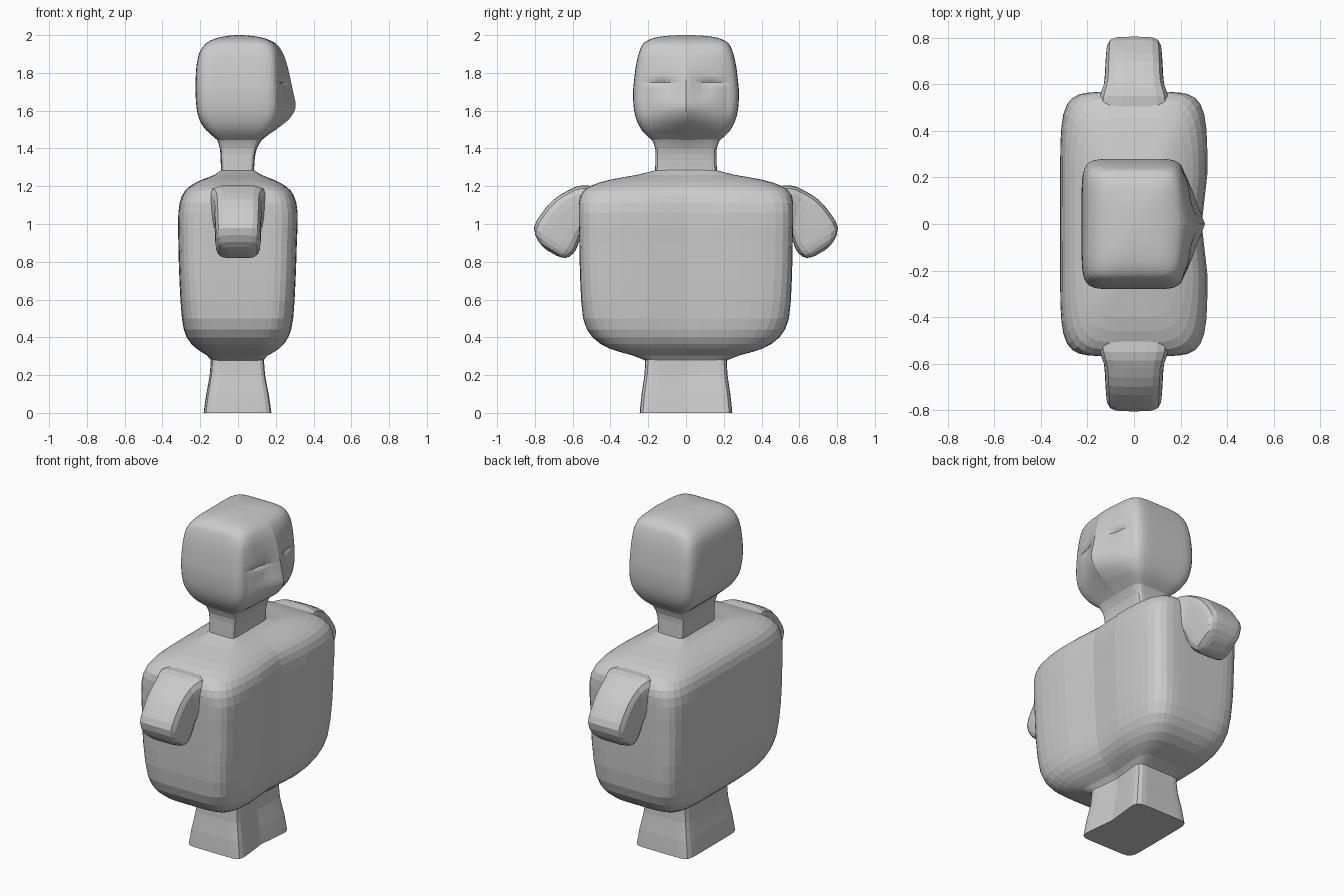
import bpy, bmesh, math
from mathutils import Vector

stone = bpy.data.materials.new("plain grey")
stone.diffuse_color = (0.6, 0.6, 0.6, 1)


def rounded_square(n, seg):
    """Evenly spaced points of a unit square with corners rounded by exponent n."""
    pts = []
    for side in range(4):
        for i in range(seg):
            t = -1 + 2 * i / seg
            a, b = [(1, t), (-t, 1), (-1, -t), (t, -1)][side]
            s = (abs(a) ** n + abs(b) ** n) ** (-1 / n)
            pts.append((a * s, b * s))
    return pts


def smooth_rows(rows, steps):
    """Catmull-Rom interpolation of a list of parameter rows."""
    out = []
    for i in range(len(rows) - 1):
        p0, p1 = rows[max(i - 1, 0)], rows[i]
        p2, p3 = rows[i + 1], rows[min(i + 2, len(rows) - 1)]
        for k in range(steps):
            t = k / steps
            out.append([0.5 * (2 * b + (c - a) * t + (2 * a - 5 * b + 4 * c - d) * t * t
                               + (3 * b - a - 3 * c + d) * t ** 3)
                        for a, b, c, d in zip(p0, p1, p2, p3)])
    return out + [list(rows[-1])]


def loft(name, rings):
    bm = bmesh.new()
    loops = [[bm.verts.new(p) for p in ring] for ring in rings]
    n = len(loops[0])
    for a, b in zip(loops, loops[1:]):
        for i in range(n):
            j = (i + 1) % n
            bm.faces.new((a[i], a[j], b[j], b[i]))
    bm.faces.new(loops[0][::-1])
    bm.faces.new(loops[-1])
    bmesh.ops.recalc_face_normals(bm, faces=bm.faces)
    me = bpy.data.meshes.new(name)
    bm.to_mesh(me)
    bm.free()
    me.materials.append(stone)
    ob = bpy.data.objects.new(name, me)
    bpy.context.collection.objects.link(ob)
    return ob


def bell(v, centre, width):
    return math.exp(-((v - centre) / width) ** 2)


def column(name, rows, steps, seg, face=False):
    """Stack of rounded rectangles. Row: z, back x, front x, half y, exponent, ridge."""
    rings = []
    for z, back, front, hy, n, ridge in smooth_rows(rows, steps):
        cx, hx = (front + back) / 2, (front - back) / 2
        ring = []
        for a, b in rounded_square(n, seg):
            x, y = cx + hx * a, hy * b
            if a > 0.5:
                x += ridge * max(0, 1 - abs(y) / 0.22)      # nose ridge or chest groove
                if face:                                     # closed eyes and cheek hollows
                    x -= 0.014 * bell(z, 1.75, 0.014) * bell(abs(y), 0.135, 0.06)
                    x -= 0.010 * bell(z, 1.73, 0.06) * bell(abs(y), 0.09, 0.05)
            ring.append((x, y, z))
        rings.append(ring)
    return loft(name, rings)


# Flared foot block
column("base", [
    (0.00, -0.182, 0.182, 0.245, 10, -0.025),
    (0.10, -0.168, 0.168, 0.235, 10, -0.025),
    (0.20, -0.150, 0.150, 0.220, 10, -0.025),
    (0.30, -0.143, 0.143, 0.215, 10, -0.02)], 2, 12)

# Broad torso with shallow centre groove on its +x side
column("torso", [
    (0.275, -0.140, 0.140, 0.210, 8, -0.02),
    (0.305, -0.165, 0.165, 0.285, 6, -0.02),
    (0.340, -0.220, 0.220, 0.405, 5, -0.02),
    (0.400, -0.272, 0.268, 0.495, 5, -0.02),
    (0.500, -0.297, 0.293, 0.545, 6, -0.025),
    (0.700, -0.310, 0.305, 0.560, 7, -0.025),
    (0.900, -0.316, 0.312, 0.565, 7, -0.025),
    (1.060, -0.316, 0.316, 0.568, 7, -0.025),
    (1.150, -0.297, 0.297, 0.560, 6, -0.02),
    (1.200, -0.255, 0.255, 0.510, 5, -0.015),
    (1.235, -0.190, 0.190, 0.400, 5, -0.01),
    (1.260, -0.125, 0.125, 0.260, 6, 0),
    (1.285, -0.090, 0.085, 0.160, 8, 0)], 2, 16)

# Square neck
column("neck", [
    (1.270, -0.090, 0.085, 0.164, 10, 0),
    (1.340, -0.092, 0.088, 0.162, 10, 0),
    (1.400, -0.096, 0.100, 0.163, 10, 0),
    (1.450, -0.112, 0.120, 0.182, 9, 0.01)], 2, 12)

# Blocky head with wedge-shaped face toward +x
column("head", [
    (1.440, -0.105, 0.110, 0.175, 9, 0.01),
    (1.475, -0.145, 0.150, 0.215, 8, 0.015),
    (1.510, -0.180, 0.185, 0.243, 7, 0.03),
    (1.560, -0.207, 0.212, 0.265, 7, 0.062),
    (1.620, -0.220, 0.222, 0.277, 7, 0.083),
    (1.700, -0.225, 0.222, 0.280, 7, 0.070),
    (1.780, -0.224, 0.220, 0.273, 7, 0.055),
    (1.850, -0.218, 0.216, 0.263, 7, 0.042),
    (1.910, -0.203, 0.207, 0.248, 7, 0.028),
    (1.955, -0.170, 0.185, 0.226, 6, 0.015),
    (1.982, -0.120, 0.140, 0.180, 5, 0.005),
    (1.995, -0.060, 0.080, 0.110, 4, 0),
    (2.000, -0.015, 0.025, 0.030, 4, 0)], 5, 20, face=True)

# Short drooping arm stump. Row: outer y, z, inner y, z, half width
arm_rows = [
    (0.45, 1.195, 0.45, 0.93, 0.165),
    (0.55, 1.205, 0.53, 0.95, 0.150),
    (0.62, 1.180, 0.555, 0.94, 0.130),
    (0.70, 1.130, 0.565, 0.915, 0.125),
    (0.765, 1.055, 0.575, 0.88, 0.122),
    (0.805, 0.980, 0.600, 0.84, 0.118),
    (0.780, 0.905, 0.640, 0.82, 0.100),
    (0.735, 0.860, 0.685, 0.832, 0.050)]
rings = []
for oy, oz, iy, iz, w in smooth_rows(arm_rows, 2):
    outer, inner = Vector((0, oy, oz)), Vector((0, iy, iz))
    mid, half = (outer + inner) / 2, (outer - inner) / 2
    rings.append([mid + half * b + Vector((w * a, 0, 0)) for a, b in rounded_square(5, 6)])
arms = loft("arms", rings)
mirror = arms.modifiers.new("mirror", 'MIRROR')
mirror.use_axis = (False, True, False)
